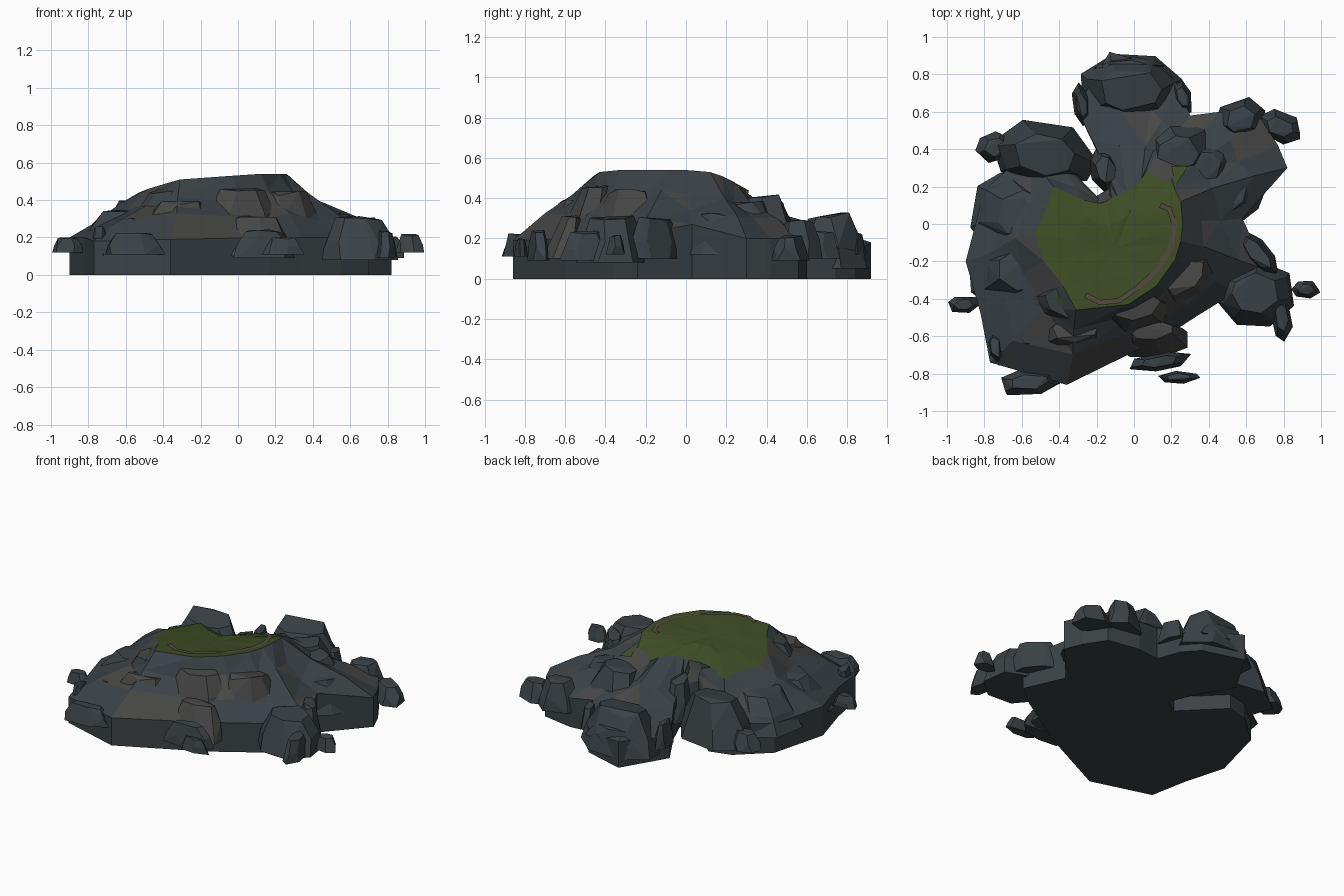
import bpy, bmesh, math, random
from mathutils import Vector

if "Cube" in bpy.data.objects:
    bpy.data.objects.remove(bpy.data.objects["Cube"])
random.seed(4)


def material(name, rgb):
    m = bpy.data.materials.new(name)
    m.diffuse_color = (*rgb, 1)
    m.use_nodes = True
    m.node_tree.nodes["Principled BSDF"].inputs["Base Color"].default_value = m.diffuse_color
    return m


SLATE = material("slate", (0.043, 0.054, 0.062))
STONE = material("warm_stone", (0.062, 0.062, 0.061))
GRASS = material("grass", (0.048, 0.072, 0.018))
DIRT = material("dirt", (0.085, 0.070, 0.050))


def finish(bm, name, *mats):
    bmesh.ops.recalc_face_normals(bm, faces=bm.faces)
    me = bpy.data.meshes.new(name)
    bm.to_mesh(me)
    bm.free()
    for m in mats:
        me.materials.append(m)
    ob = bpy.data.objects.new(name, me)
    bpy.context.collection.objects.link(ob)
    return ob


def jit(a):
    return random.uniform(-a, a)


def bridge(bm, a, b):
    n = len(a)
    for i in range(n):
        j = (i + 1) % n
        bm.faces.new((a[i], a[j], b[j], b[i]))


# Shoreline and matching plateau edge, counter-clockwise from the right waist
SHORE = [(.58, .03, .27), (.82, .30, .20), (.77, .42, .20), (.68, .56, .20),
         (.46, .60, .20), (.30, .58, .22), (.24, .74, .16), (.15, .84, .14),
         (-.13, .92, .18), (-.31, .62, .15), (-.17, .38, .20), (-.10, .21, .28),
         (-.20, .15, .32), (-.45, .40, .24), (-.60, .36, .22), (-.80, .18, .20),
         (-.90, -.20, .20), (-.82, -.48, .20), (-.77, -.74, .18), (-.36, -.86, .19),
         (.17, -.60, .20), (.34, -.49, .20), (.55, -.36, .20), (.70, -.24, .22)]
EDGE = [(.26, 0, .54), (.25, .12, .53), (.22, .18, .51), (.20, .24, .48),
        (.14, .24, .47), (.07, .29, .44), (.04, .24, .45), (0, .20, .46),
        (-.04, .17, .46), (-.09, .15, .45), (-.12, .14, .44), (-.15, .12, .43),
        (-.18, .11, .43), (-.28, .13, .43), (-.43, .20, .42), (-.46, .10, .43),
        (-.53, -.05, .44), (-.48, -.20, .46), (-.38, -.33, .49), (-.31, -.46, .51),
        (-.03, -.43, .53), (.12, -.33, .54), (.22, -.19, .54), (.25, -.09, .54)]

# Island body: vertical footing, then faceted concave slope up to the plateau
bm = bmesh.new()
rings = [[bm.verts.new((x, y, 0)) for x, y, z in SHORE],
         [bm.verts.new(p) for p in SHORE]]
for t, bulge in ((.35, -.005), (.7, -.02)):
    ring = []
    for i, (s, e) in enumerate(zip(SHORE, EDGE)):
        p = Vector(s).lerp(Vector(e), t + jit(.05))
        p += Vector((jit(.015), jit(.015), bulge + jit(.02)))
        ring.append(bm.verts.new(p))
    rings.append(ring)
rings.append([bm.verts.new(p) for p in EDGE])
for a, b in zip(rings, rings[1:]):
    bridge(bm, a, b)
bm.faces.new(rings[0][::-1])
bmesh.ops.triangulate(bm, faces=[f for f in bm.faces if len(f.verts) == 4
                                 and max(v.co.z for v in f.verts) > .33])
for f in bm.faces:
    if f.calc_center_median().z > .25 and random.random() < .3:
        f.material_index = 1
finish(bm, "island_body", SLATE, STONE)

# Grass plateau: shallow faceted dish inside the plateau edge
bm = bmesh.new()
mid = Vector((-.10, -.13, .50))
outer = [bm.verts.new(p) for p in EDGE]
inner = []
for p in EDGE:
    q = Vector(p).lerp(mid, .5)
    q.z = .3 * p[2] + .7 * .512 + jit(.004)
    inner.append(bm.verts.new(q))
bridge(bm, outer, inner)
hub = bm.verts.new(mid)
for i in range(len(inner)):
    bm.faces.new((inner[i], inner[(i + 1) % len(inner)], hub))
# Jagged grass tufts running out over the slope
for tri in (((.20, .31, .44), (.22, .20, .50), (.29, .31, .425)),
            ((-.47, -.46, .41), (-.36, -.46, .46), (-.42, -.36, .46))):
    bm.faces.new([bm.verts.new(p) for p in tri])
bmesh.ops.triangulate(bm, faces=bm.faces)
finish(bm, "grass_plateau", GRASS)

# Dirt path: thin curved ribbon inside the rim
bm = bmesh.new()
PATH = [(.14, .10), (.19, .08), (.215, 0), (.20, -.12), (.13, -.24),
        (.02, -.34), (-.08, -.41), (-.18, -.42), (-.26, -.38)]
pairs = []
for i, (x, y) in enumerate(PATH):
    a, b = PATH[max(i - 1, 0)], PATH[min(i + 1, len(PATH) - 1)]
    d = Vector((b[1] - a[1], a[0] - b[0], 0)).normalized() * .014
    c = Vector((x, y, .54))
    pairs.append((bm.verts.new(c - d), bm.verts.new(c + d)))
for (a, b), (c, d) in zip(pairs, pairs[1:]):
    bm.faces.new((a, b, d, c))
finish(bm, "dirt_path", DIRT)


def rock(name, x, y, rx, ry, z0, z1, turn=0, n=7, mat=SLATE, lean=0):
    """Chiselled boulder: hull of three shrinking rough rings; lean tips the top inland."""
    bm = bmesh.new()
    ca, sa = math.cos(math.radians(turn)), math.sin(math.radians(turn))
    ph = random.random()
    for f, s, zj in ((0, 1, 0), (.5, .86, .12), (1, .58, .14)):
        for i in range(n):
            a = math.tau * (i + ph + jit(.22)) / n
            u, v = rx * s * math.cos(a), ry * s * math.sin(a)
            z = z0 + (z1 - z0) * (f - zj * random.random())
            k = 1 - lean * f
            bm.verts.new((x * k + u * ca - v * sa, y * k + u * sa + v * ca, z))
    r = bmesh.ops.convex_hull(bm, input=bm.verts)
    junk = [v for v in r["geom_interior"] + r["geom_unused"]
            if isinstance(v, bmesh.types.BMVert)]
    bmesh.ops.delete(bm, geom=list(set(junk)), context='VERTS')
    bmesh.ops.dissolve_limit(bm, angle_limit=.15, verts=bm.verts, edges=bm.edges)
    finish(bm, name, mat)


# Shore boulders overhanging the footing
for i, r in enumerate([
        (-.74, .41, .11, .085, .11, .23, 10), (.78, .52, .13, .09, .09, .22, -20),
        (.57, .56, .14, .12, .10, .30, 20), (-.03, .85, .20, .045, .12, .23, 0),
        (.92, -.35, .08, .05, .12, .22, 0), (.79, -.50, .06, .13, .09, .24, 5),
        (.24, -.82, .115, .035, .11, .20, 0), (.14, -.735, .18, .05, .09, .25, 8),
        (-.56, -.845, .18, .075, .11, .23, 8), (-.91, -.43, .09, .05, .12, .20, 5),
        (-.74, -.66, .05, .10, .10, .26, 10), (.26, .68, .05, .10, .10, .24, 20),
        (-.28, .64, .05, .12, .10, .26, 10)]):
    rock(f"shore_boulder_{i + 1}", *r, n=6)

# Larger outcrops and slope boulders, tipped towards the plateau
for i, r in enumerate([
        (-.02, .72, .29, .20, .05, .33, 0), (-.48, .37, .29, .19, .10, .40, -10),
        (.65, -.37, .22, .19, .08, .32, 0), (-.15, .29, .09, .13, .12, .40, 20),
        (.10, -.63, .21, .09, .10, .32, 4), (-.35, -.62, .21, .13, .15, .40, 5),
        (-.60, -.64, .17, .12, .10, .31, -10), (.02, -.49, .22, .12, .20, .47, 15),
        (.31, -.32, .21, .11, .20, .45, 45), (-.66, -.27, .24, .20, .12, .36, 0),
        (-.67, .06, .22, .22, .12, .36, 20), (.58, .17, .12, .19, .12, .33, -30),
        (.26, .42, .20, .16, .15, .42, 10), (-.42, -.47, .18, .12, .2, .47, -25),
        (.42, .33, .16, .15, .15, .39, 30), (.66, -.16, .18, .07, .1, .31, -50)]):
    rock(f"outcrop_{i + 1}", *r, n=7, lean=.1 if 3 < i < 15 else 0,
         mat=(SLATE, STONE)[i in (4, 5, 7, 8)])
